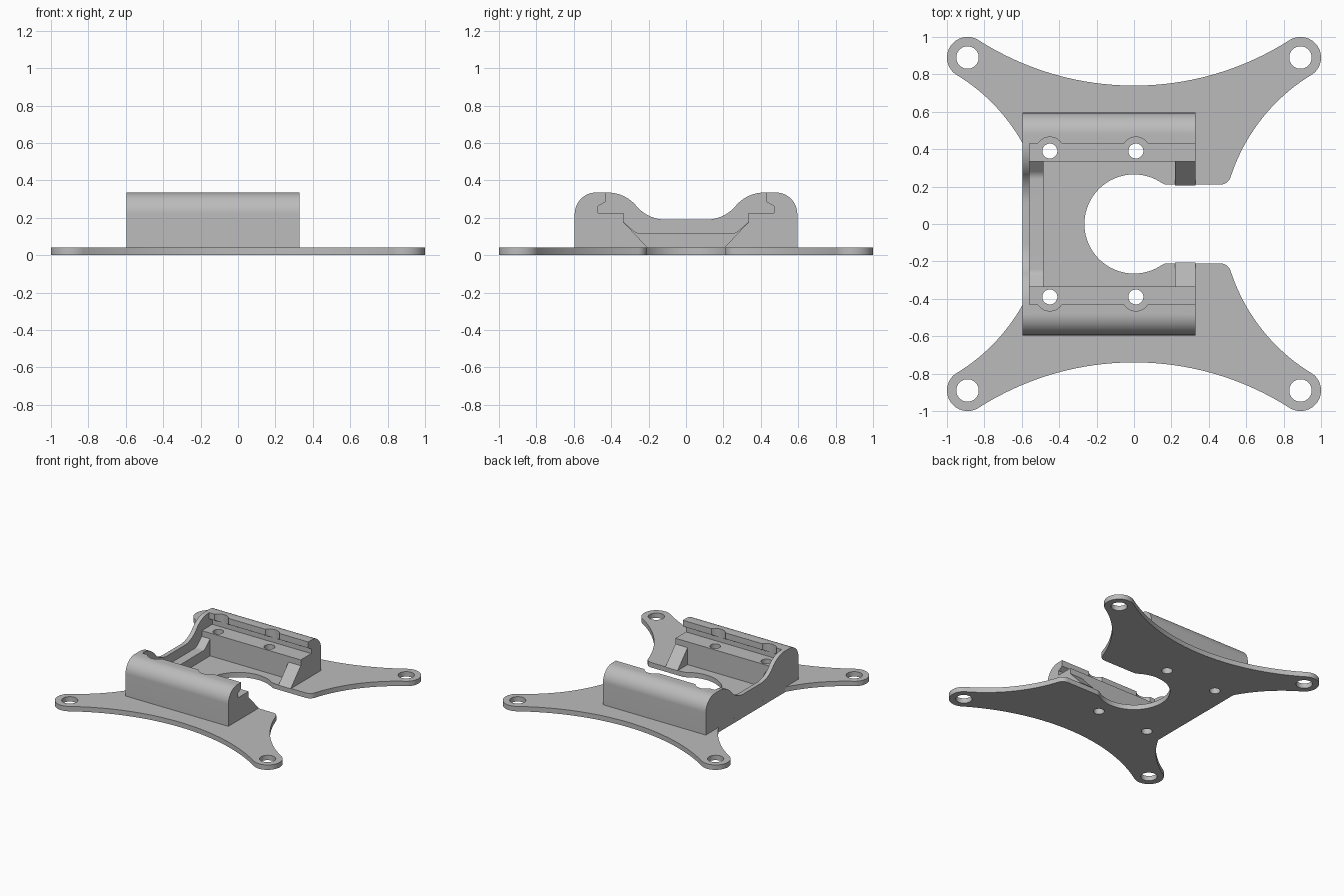
import bpy, bmesh
from math import cos, sin, radians

if "Cube" in bpy.data.objects:
    bpy.data.objects.remove(bpy.data.objects["Cube"], do_unlink=True)

GREY = (0.5, 0.5, 0.5, 1)
mat = bpy.data.materials.new("mid grey")
mat.use_nodes = True
mat.diffuse_color = GREY
mat.node_tree.nodes["Principled BSDF"].inputs["Base Color"].default_value = GREY

PLATE = 0.04            # plate thickness
X0, X1 = -0.595, 0.33   # cradle ends
WALL = -0.56            # inner face of the end wall
TOP = 0.335
SEAT = 0.225
HOLE_X, HOLE_Y = (-0.45, 0.01), 0.39


def arc(cx, cy, r, a0, a1, n=16):
    angles = [radians(a0 + (a1 - a0) * i / n) for i in range(n + 1)]
    return [(cx + r * cos(a), cy + r * sin(a)) for a in angles]


def flip(pts, sx, sy):
    return [(x * sx, y * sy) for x, y in pts]


def mirrored(half):
    """Close a right-hand half profile with its left-hand mirror."""
    return half + flip(half, -1, 1)[::-1]


def prism(name, pts, lo, hi, axis="z"):
    """Extrude a 2D outline along z (outline in xy) or along x (outline in yz)."""
    clean = []
    for p in pts:
        if not clean or abs(p[0] - clean[-1][0]) + abs(p[1] - clean[-1][1]) > 1e-4:
            clean.append(p)
    if abs(clean[0][0] - clean[-1][0]) + abs(clean[0][1] - clean[-1][1]) < 1e-4:
        clean.pop()
    bm = bmesh.new()
    base = [bm.verts.new((a, b, lo) if axis == "z" else (lo, a, b)) for a, b in clean]
    face = bm.faces.new(base)
    new = bmesh.ops.extrude_face_region(bm, geom=[face])["geom"]
    shift = (0, 0, hi - lo) if axis == "z" else (hi - lo, 0, 0)
    bmesh.ops.translate(bm, vec=shift, verts=[v for v in new if isinstance(v, bmesh.types.BMVert)])
    bmesh.ops.recalc_face_normals(bm, faces=bm.faces)
    mesh = bpy.data.meshes.new(name)
    bm.to_mesh(mesh)
    bm.free()
    obj = bpy.data.objects.new(name, mesh)
    bpy.context.collection.objects.link(obj)
    mesh.materials.append(mat)
    return obj


def drill(obj, x, y, r, lo=-0.1, hi=0.5):
    """Cut a round hole and remove the cutter."""
    cutter = prism("cutter", arc(x, y, r, 0, 360, 40), lo, hi)
    cutter.hide_render = True
    mod = obj.modifiers.new("hole", "BOOLEAN")
    mod.operation, mod.solver, mod.object = "DIFFERENCE", "EXACT", cutter
    bpy.context.view_layer.objects.active = obj
    bpy.ops.object.modifier_apply(modifier=mod.name)
    bpy.data.objects.remove(cutter, do_unlink=True)


# Mounting plate: four lugs joined by hollow arcs, with a keyhole notch on one side
edge = arc(0, 2.283, 1.543, -90, -57.4, 28) + arc(0.89, 0.89, 0.11, 122.6, -58.6, 28)
notched = (edge + arc(1.468, -0.057, 1, 121.4, 162, 20)
           + arc(0.46, 0.27, 0.06, -18, -90, 10)
           + arc(0.181, 0.27, 0.06, -90, -123.8, 8)
           + arc(0, 0, 0.265, 56.2, 180, 28))
plain = edge + arc(1.468, -0.057, 1, 121.4, 150.8, 16)
outline = (notched + flip(notched, 1, -1)[::-1]
           + flip(plain, -1, -1) + flip(plain, -1, 1)[::-1])
plate = prism("mounting_plate", outline, 0, PLATE)
for sx in (-1, 1):
    for sy in (-1, 1):
        drill(plate, 0.89 * sx, 0.89 * sy, 0.06)
for hx in HOLE_X:
    for sy in (-1, 1):
        drill(plate, hx, HOLE_Y * sy, 0.04)

# Rails: rounded back, undercut groove and a seat with screw holes
rail = ([(0.335, PLATE), (0.595, PLATE)] + arc(0.48, TOP - 0.115, 0.115, 0, 90, 18)
        + [(0.43, TOP), (0.43, 0.285), (0.47, 0.262), (0.47, SEAT), (0.335, SEAT)])
gusset = [(0.335, PLATE), (0.205, PLATE), (0.335, 0.178)]
parts = [plate]
for side, s in (("front", -1), ("back", 1)):
    body = prism(side + "_rail", flip(rail, s, 1), WALL, X1, "x")
    for hx in HOLE_X:
        drill(body, hx, HOLE_Y * s, 0.04)
        drill(body, hx, HOLE_Y * s, 0.075, SEAT)  # screw head clearance
    parts += [body, prism(side + "_gusset", flip(gusset, s, 1), 0.22, X1, "x")]

# End wall: full-height shoulders sweeping down to a low middle
shoulder = ([(0.595, PLATE)] + arc(0.48, TOP - 0.115, 0.115, 0, 90, 18)
            + arc(0.42, TOP - 0.202, 0.202, 90, 140, 12)
            + arc(0.11, 0.19 + 0.202, 0.202, -40, -90, 12))
parts.append(prism("end_wall", mirrored(shoulder), X0, WALL, "x"))

# Low inner rib against the end wall
rib = [(0.335, PLATE), (0.335, 0.178)] + arc(0.24, 0.175, 0.06, -45, -90, 8)
parts.append(prism("inner_rib", mirrored(rib), WALL, -0.485, "x"))

# Smooth the curves, keep the edges sharp
bpy.ops.object.select_all(action="DESELECT")
for obj in parts:
    obj.select_set(True)
bpy.context.view_layer.objects.active = plate
bpy.ops.object.shade_smooth_by_angle(angle=radians(30))
